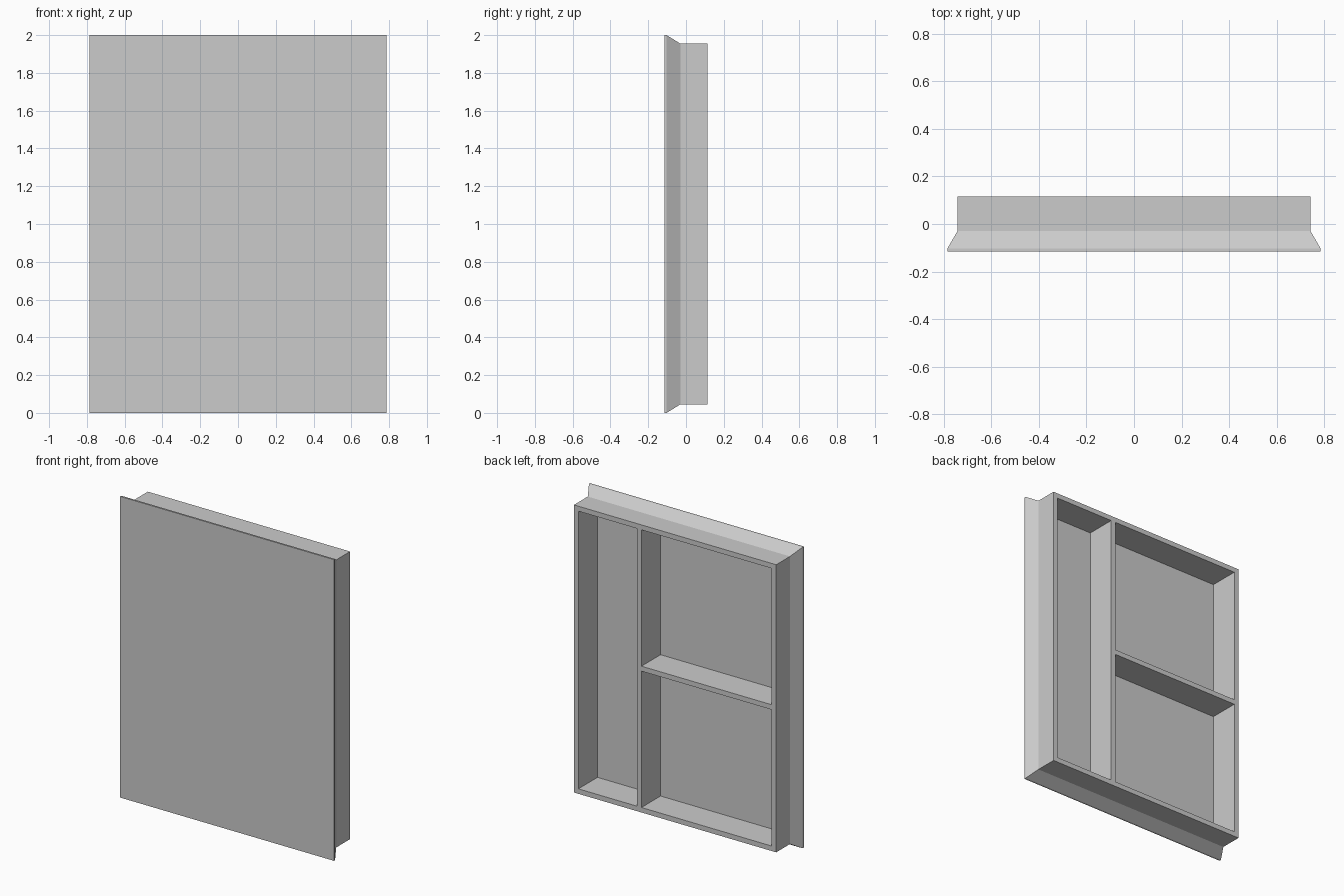
import bpy
import bmesh

old = bpy.data.objects.get("Cube")
if old:
    bpy.data.objects.remove(old, do_unlink=True)

grey = bpy.data.materials.new("light_grey")
grey.use_nodes = True
grey.diffuse_color = (0.6, 0.6, 0.6, 1)
grey.node_tree.nodes["Principled BSDF"].inputs["Base Color"].default_value = (0.6, 0.6, 0.6, 1)


def loft(name, sections):
    """Closed solid through centred rectangles (y, half width, half height)."""
    bm = bmesh.new()
    rings = [[bm.verts.new((sx * w, y, 1 + sz * h))
              for sx, sz in ((-1, -1), (1, -1), (1, 1), (-1, 1))]
             for y, w, h in sections]
    for a, b in zip(rings, rings[1:]):
        for i in range(4):
            j = (i + 1) % 4
            bm.faces.new((a[i], a[j], b[j], b[i]))
    bm.faces.new(rings[0])
    bm.faces.new(rings[-1])
    bmesh.ops.recalc_face_normals(bm, faces=bm.faces)
    mesh = bpy.data.meshes.new(name)
    bm.to_mesh(mesh)
    bm.free()
    mesh.materials.append(grey)
    ob = bpy.data.objects.new(name, mesh)
    bpy.context.collection.objects.link(ob)
    return ob


# Panel: thin front lip, flare inwards, straight box behind
W, H = 0.743, 0.955
BACK, FLOOR, WALL = 0.115, -0.085, 0.033
panel = loft("hollow_panel", [(-0.115, 0.785, 1.0), (-0.103, 0.785, 1.0),
                              (-0.03, W, H), (BACK, W, H)])

# Rear pockets: one tall and narrow, two stacked; the walls between are dividers
left, right = W - WALL, -W + WALL
split, mid = 0.263, WALL / 2
pockets = [
    (split + mid, left, 1 - H + WALL, 1 + H - WALL),
    (right, split - mid, 1 + mid, 1 + H - WALL),
    (right, split - mid, 1 - H + WALL, 1 - mid),
]
bpy.context.view_layer.objects.active = panel
for x0, x1, z0, z1 in pockets:
    cutter = loft("pocket_cutter", [(FLOOR, (x1 - x0) / 2, (z1 - z0) / 2),
                                    (BACK + 0.1, (x1 - x0) / 2, (z1 - z0) / 2)])
    cutter.location = ((x0 + x1) / 2, 0, (z0 + z1) / 2 - 1)
    cutter.hide_render = True
    cut = panel.modifiers.new("pocket", "BOOLEAN")
    cut.operation = "DIFFERENCE"
    cut.solver = "EXACT"
    cut.object = cutter
    bpy.context.view_layer.update()
    bpy.ops.object.modifier_apply(modifier=cut.name)
    bpy.data.objects.remove(cutter, do_unlink=True)
